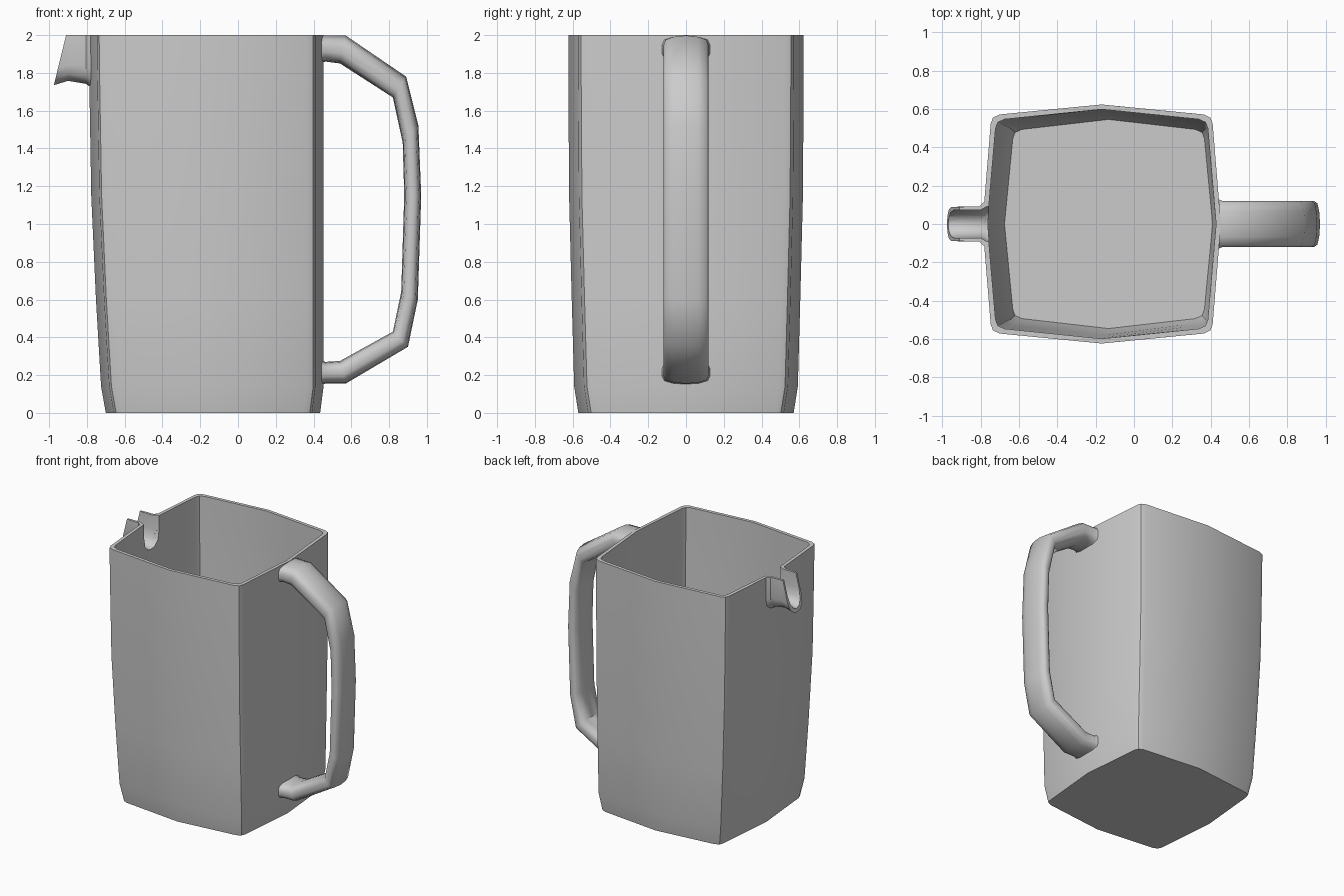
import bpy, bmesh

if "Cube" in bpy.data.objects:
    bpy.data.objects.remove(bpy.data.objects["Cube"])


def loft(name, rings):
    """Skin a list of equal-length point rings and cap both ends."""
    bm = bmesh.new()
    loops = [[bm.verts.new(p) for p in r] for r in rings]
    n = len(loops[0])
    for a, b in zip(loops, loops[1:]):
        for i in range(n):
            bm.faces.new((a[i], a[(i + 1) % n], b[(i + 1) % n], b[i]))
    bm.faces.new(loops[0][::-1])
    bm.faces.new(loops[-1])
    bmesh.ops.recalc_face_normals(bm, faces=bm.faces)
    me = bpy.data.meshes.new(name)
    bm.to_mesh(me)
    bm.free()
    ob = bpy.data.objects.new(name, me)
    bpy.context.collection.objects.link(ob)
    return ob


def activate(ob):
    bpy.ops.object.select_all(action='DESELECT')
    ob.select_set(True)
    bpy.context.view_layer.objects.active = ob


def cut(ob, cutter):
    activate(ob)
    m = ob.modifiers.new("cut", 'BOOLEAN')
    m.operation, m.solver, m.object = 'DIFFERENCE', 'EXACT', cutter
    bpy.ops.object.modifier_apply(modifier=m.name)


def smooth(ob, angle):
    activate(ob)
    bpy.ops.object.shade_smooth_by_angle(angle=angle)


# Body: bowed square outline with small rounded corners
def outline(z, x0, x1, b, inset=0.0):
    cx, a, b = (x0 + x1) / 2, (x1 - x0) / 2 - inset, b - inset
    q = [(a, 0), (a - .043, b - .10), (a - .055, b - .068), (a - .09, b - .052)]
    half = q + [(0, b)] + [(-x, y) for x, y in q[:0:-1]]
    pts = half + [(-x, -y) for x, y in half]
    return [(cx + x, y, z) for x, y in pts]


levels = [(0, -.70, .435, .57), (.14, -.725, .453, .592), (.6, -.752, .453, .605),
          (1.15, -.777, .453, .619), (1.8, -.788, .453, .623), (2, -.79, .453, .623)]
inner = [(.035,) + levels[0][1:]] + levels[1:]
body = loft("jug_body", [outline(*l) for l in levels]
            + [outline(*l, inset=.025) for l in reversed(inner)])


# Spout: open U-shaped channel with a slanted tip
def u_ring(xt, xb, hw, zt, zb):
    prof = [(-1, 0), (-1, .65), (-.85, .85), (-.5, .96), (0, 1),
            (.5, .96), (.85, .85), (1, .65), (1, 0)]
    return [(xt + (xb - xt) * u, y * hw, zt + (zb - zt) * u) for y, u in prof]


spout = loft("spout", [u_ring(-.772, -.772, .118, 2, 1.715),
                       u_ring(-.785, -.785, .112, 2, 1.728),
                       u_ring(-.805, -.805, .092, 2, 1.742),
                       u_ring(-.86, -.90, .092, 2, 1.758),
                       u_ring(-.91, -.975, .088, 2, 1.735)])
channel = loft("channel_cutter", [u_ring(-.70, -.70, .095, 2.1, 1.765),
                                  u_ring(-.765, -.765, .092, 2.1, 1.765),
                                  u_ring(-.80, -.80, .073, 2.1, 1.77),
                                  u_ring(-.90, -.90, .073, 2.1, 1.778),
                                  u_ring(-1.1, -1.1, .071, 2.1, 1.73)])
channel.hide_render = True
cut(body, channel)
cut(spout, channel)
bpy.data.objects.remove(channel)

# Handle: faceted loop, each station given by outer and inner (x, z)
stations = [((.436, 1.998), (.436, 1.85), .13), ((.462, 1.998), (.462, 1.86), .12),
            ((.57, 1.998), (.54, 1.85), .12), ((.89, 1.78), (.82, 1.67), .12),
            ((.955, 1.52), (.872, 1.43), .12), ((.97, 1.15), (.88, 1.15), .12),
            ((.952, .60), (.864, .64), .12), ((.90, .35), (.82, .43), .12),
            ((.57, .155), (.54, .275), .12), ((.462, .155), (.462, .27), .12),
            ((.436, .147), (.436, .285), .13)]
section = [(0, 0), (.55, .05), (.9, .16), (1, .36), (1, .64), (.9, .84), (.55, .95),
           (0, 1), (-.55, .95), (-.9, .84), (-1, .64), (-1, .36), (-.9, .16), (-.55, .05)]
handle = loft("handle", [[(o[0] + (i[0] - o[0]) * t, y * w, o[1] + (i[1] - o[1]) * t)
                          for y, t in section] for o, i, w in stations])

smooth(body, .75)
smooth(spout, .75)
smooth(handle, .85)
